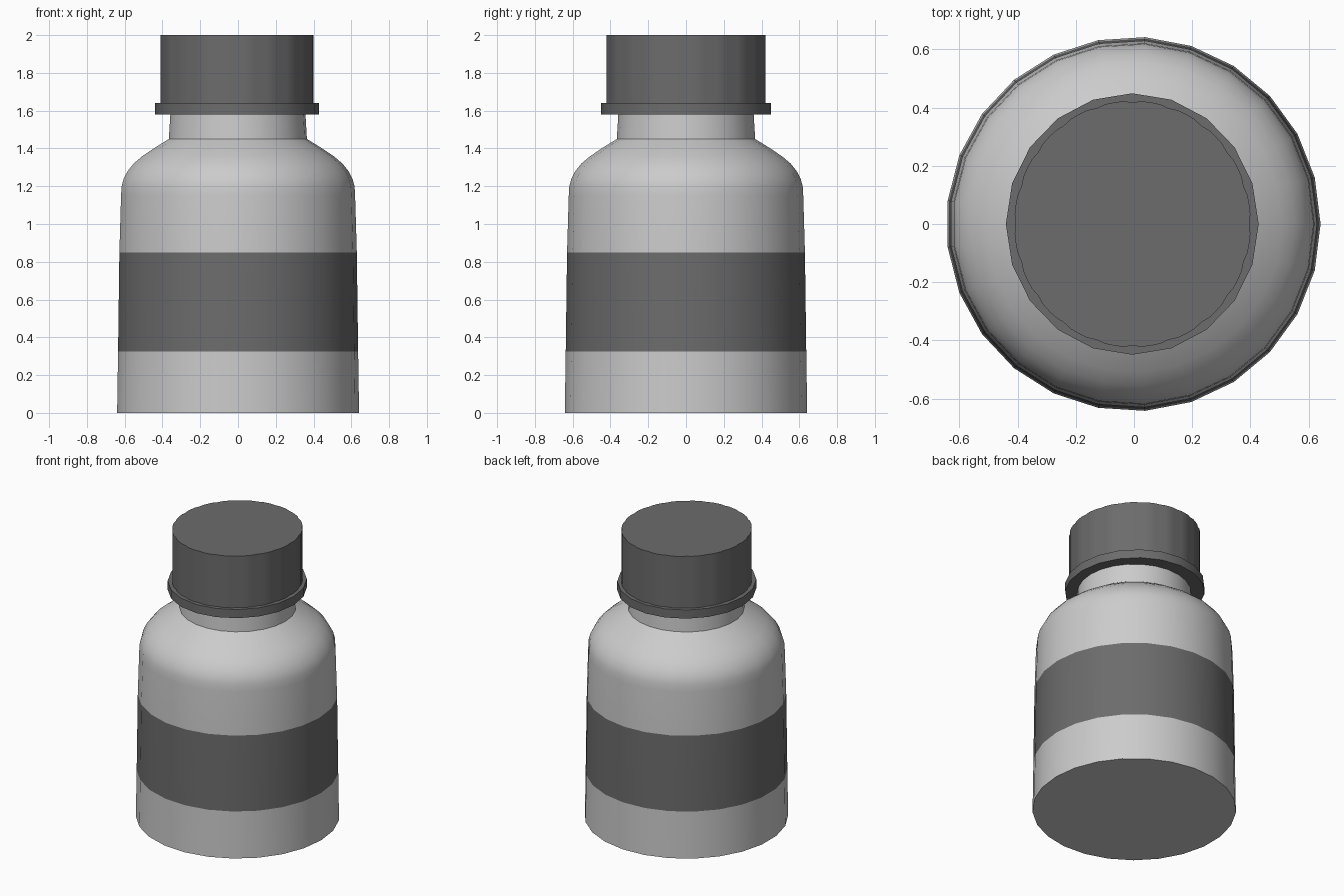
import bpy, bmesh, math

if "Cube" in bpy.data.objects:
    bpy.data.objects.remove(bpy.data.objects["Cube"])


def lathe(name, profile, sides, mats, centre_x=0.0, sx=1.0, groove=0.0, band=None):
    """Revolve (radius, z) points into a closed solid; groove recesses alternate pairs of verts."""
    bm = bmesh.new()
    rings = []
    for r, z in profile:
        ring = []
        for i in range(sides):
            a = 2 * math.pi * i / sides
            rr = r - (groove if i % 4 == 0 else 0)
            ring.append(bm.verts.new((centre_x + sx * rr * math.cos(a), rr * math.sin(a), z)))
        rings.append(ring)
    bm.faces.new(rings[0][::-1])
    bm.faces.new(rings[-1])
    for k in range(len(rings) - 1):
        lo, hi = rings[k], rings[k + 1]
        for i in range(sides):
            j = (i + 1) % sides
            f = bm.faces.new((lo[i], lo[j], hi[j], hi[i]))
            if k == band:
                f.material_index = 1
    mesh = bpy.data.meshes.new(name)
    bm.to_mesh(mesh)
    bm.free()
    for m in mats:
        mesh.materials.append(m)
    obj = bpy.data.objects.new(name, mesh)
    bpy.context.collection.objects.link(obj)
    bpy.ops.object.select_all(action='DESELECT')
    obj.select_set(True)
    bpy.context.view_layer.objects.active = obj
    bpy.ops.object.shade_smooth_by_angle(angle=math.radians(25))
    return obj


def grey(name, v):
    m = bpy.data.materials.new(name)
    m.diffuse_color = (v, v, v, 1)
    m.use_nodes = True
    m.node_tree.nodes["Principled BSDF"].inputs["Base Color"].default_value = m.diffuse_color
    return m


light = grey("light_plastic", 0.6)
dark = grey("dark_plastic", 0.15)

# Bottle body with a flush dark label band, curved shoulder and neck
body = [(0.643, 0), (0.638, 0.325), (0.631, 0.85), (0.622, 1.15), (0.619, 1.2),
        (0.608, 1.24), (0.587, 1.28), (0.555, 1.32), (0.51, 1.358), (0.44, 1.405),
        (0.367, 1.45), (0.358, 1.6)]
lathe("bottle_body", body, 25, [light, dark], centre_x=-0.002, band=1)

# Finely ribbed screw cap
lathe("screw_cap", [(0.423, 1.62), (0.423, 2.0)], 80, [dark],
      centre_x=-0.005, sx=0.96, groove=0.005)

# Tamper ring under the cap
lathe("cap_ring", [(0.449, 1.58), (0.449, 1.64)], 20, [dark],
      centre_x=-0.006, sx=0.967)
